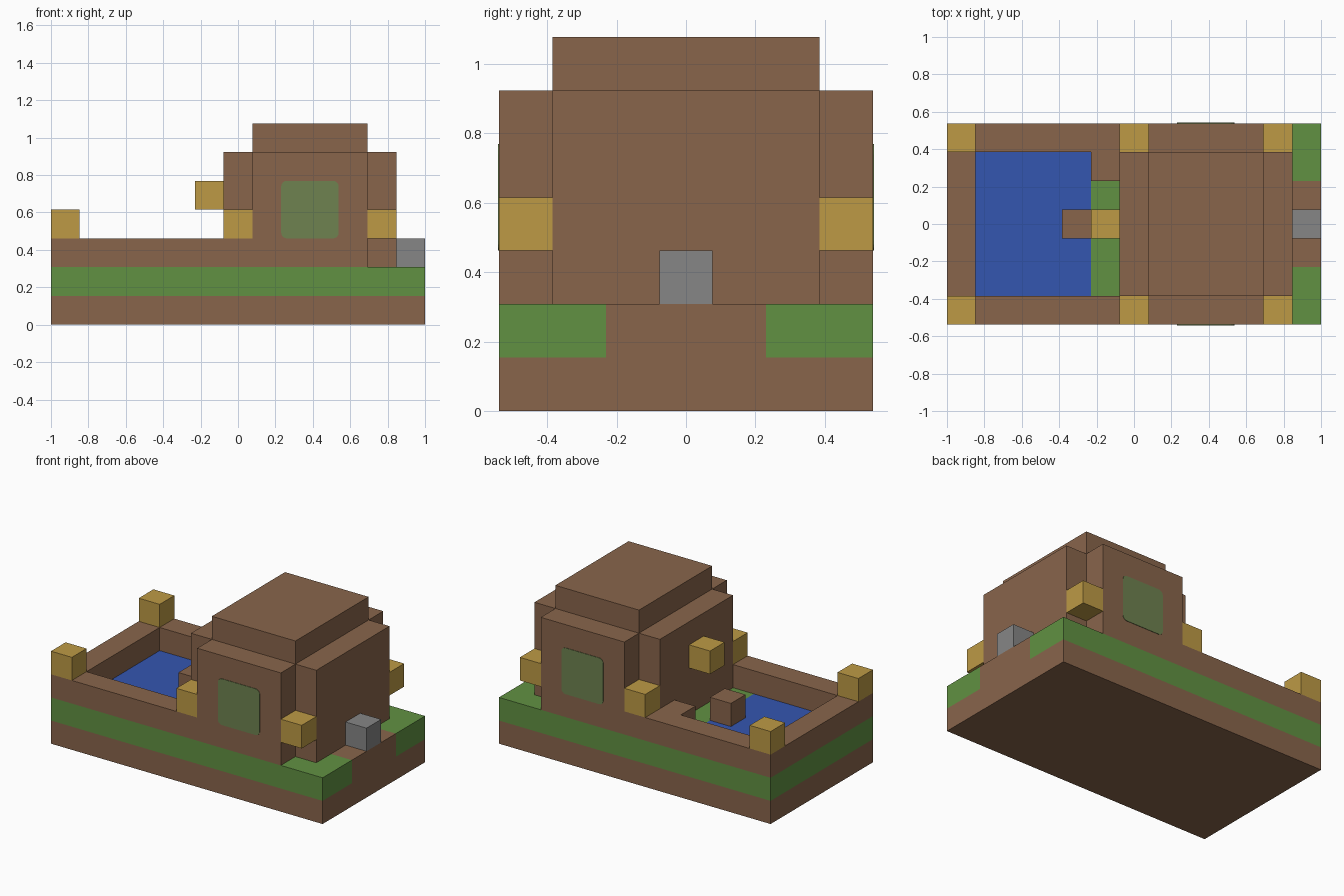
import bpy
import bmesh
from mathutils import Vector, Matrix

if "Cube" in bpy.data.objects:
    bpy.data.objects.remove(bpy.data.objects["Cube"])

U = 2 / 13                          # block size
ORIGIN = Vector((-1, -3.5 * U, 0))  # corner of the block grid


def material(name, rgb):
    linear = [(c / 255 / 12.92) if c < 11 else ((c / 255 + 0.055) / 1.055) ** 2.4 for c in rgb]
    mat = bpy.data.materials.new(name)
    mat.use_nodes = True
    mat.diffuse_color = (*linear, 1)
    mat.node_tree.nodes["Principled BSDF"].inputs["Base Color"].default_value = (*linear, 1)
    return mat


brown = material("earth brown", (137, 101, 75))
green = material("grass green", (97, 145, 66))
gold = material("lamp gold", (189, 154, 69))
grey = material("stone grey", (134, 134, 134))
blue = material("water blue", (52, 86, 176))
glass = material("window green", (110, 130, 80))


def block(x0, x1, y0, y1, z0, z1):
    """All grid cells in a box, upper limits excluded."""
    return {(x, y, z) for x in range(x0, x1) for y in range(y0, y1) for z in range(z0, z1)}


def ground_colour(cell, direction):
    x, y, z = cell
    if z == 0 or (x == 12 and 2 <= y <= 4):
        return brown
    if direction.z > 0 and 1 <= x <= 4 and 1 <= y <= 5:
        return blue
    return green


def plain(mat):
    return lambda cell, direction: mat


# Cells of each part, with its colour rule
house = block(7, 11, 0, 7, 2, 6) | block(6, 12, 1, 6, 2, 6) | block(7, 11, 1, 6, 6, 7)
wall = (block(0, 7, 0, 1, 2, 3) | block(0, 7, 6, 7, 2, 3)
        | block(0, 1, 0, 7, 2, 3) | {(5, 5, 2)})
parts = {
    "ground": (block(0, 13, 0, 7, 0, 2), ground_colour),
    "pool_wall": (wall, plain(brown)),
    "house": (house, plain(brown)),
    "pool_step": ({(4, 3, 2)}, plain(brown)),
    "door_stone": ({(12, 3, 2)}, plain(grey)),
    "door_lamp": ({(5, 3, 4)}, plain(gold)),
}
for x, place in ((0, "end"), (6, "middle"), (11, "rear")):
    for y, side in ((0, "front"), (6, "back")):
        parts[f"{place}_{side}_lamp"] = ({(x, y, 3)}, plain(gold))

filled = set().union(*(cells for cells, rule in parts.values()))


def finish(name, bm, mats):
    mesh = bpy.data.meshes.new(name)
    bm.to_mesh(mesh)
    bm.free()
    for mat in mats:
        mesh.materials.append(mat)
    obj = bpy.data.objects.new(name, mesh)
    bpy.context.collection.objects.link(obj)


def build(name, cells, rule):
    """Outer skin of the cells, with flat neighbours of one colour merged."""
    bm = bmesh.new()
    mats = []
    for cell in sorted(cells):
        centre = ORIGIN + (Vector(cell) + Vector((0.5, 0.5, 0.5))) * U
        for axis in range(3):
            for sign in (-1, 1):
                d = Vector((0, 0, 0))
                d[axis] = sign
                if tuple(int(c + s) for c, s in zip(cell, d)) in filled:
                    continue
                a = Vector((0, 0, 0))
                a[(axis + 1) % 3] = 1
                b = d.cross(a)
                corners = (-a - b, a - b, a + b, b - a)
                face = bm.faces.new([bm.verts.new(centre + (d + c) * U / 2) for c in corners])
                mat = rule(cell, d)
                if mat not in mats:
                    mats.append(mat)
                face.material_index = mats.index(mat)
    bmesh.ops.remove_doubles(bm, verts=bm.verts[:], dist=U / 100)
    bmesh.ops.dissolve_limit(bm, angle_limit=0.01, verts=bm.verts[:], edges=bm.edges[:],
                             delimit={'MATERIAL'})
    finish(name, bm, mats)


for name, (cells, rule) in parts.items():
    build(name, cells, rule)

# Rounded window panes on the front and back of the house
for name, side in (("front_window", -1), ("back_window", 1)):
    bm = bmesh.new()
    place = Matrix.Translation((ORIGIN.x + 9 * U, side * 3.5 * U, 4 * U))
    bmesh.ops.create_cube(bm, size=1, matrix=place @ Matrix.Diagonal((2 * U, 0.006, 2 * U, 1)))
    corners = [e for e in bm.edges if abs((e.verts[0].co - e.verts[1].co).y) > 0.001]
    bmesh.ops.bevel(bm, geom=corners, offset=0.03, segments=4, profile=0.5, affect='EDGES')
    finish(name, bm, [glass])
